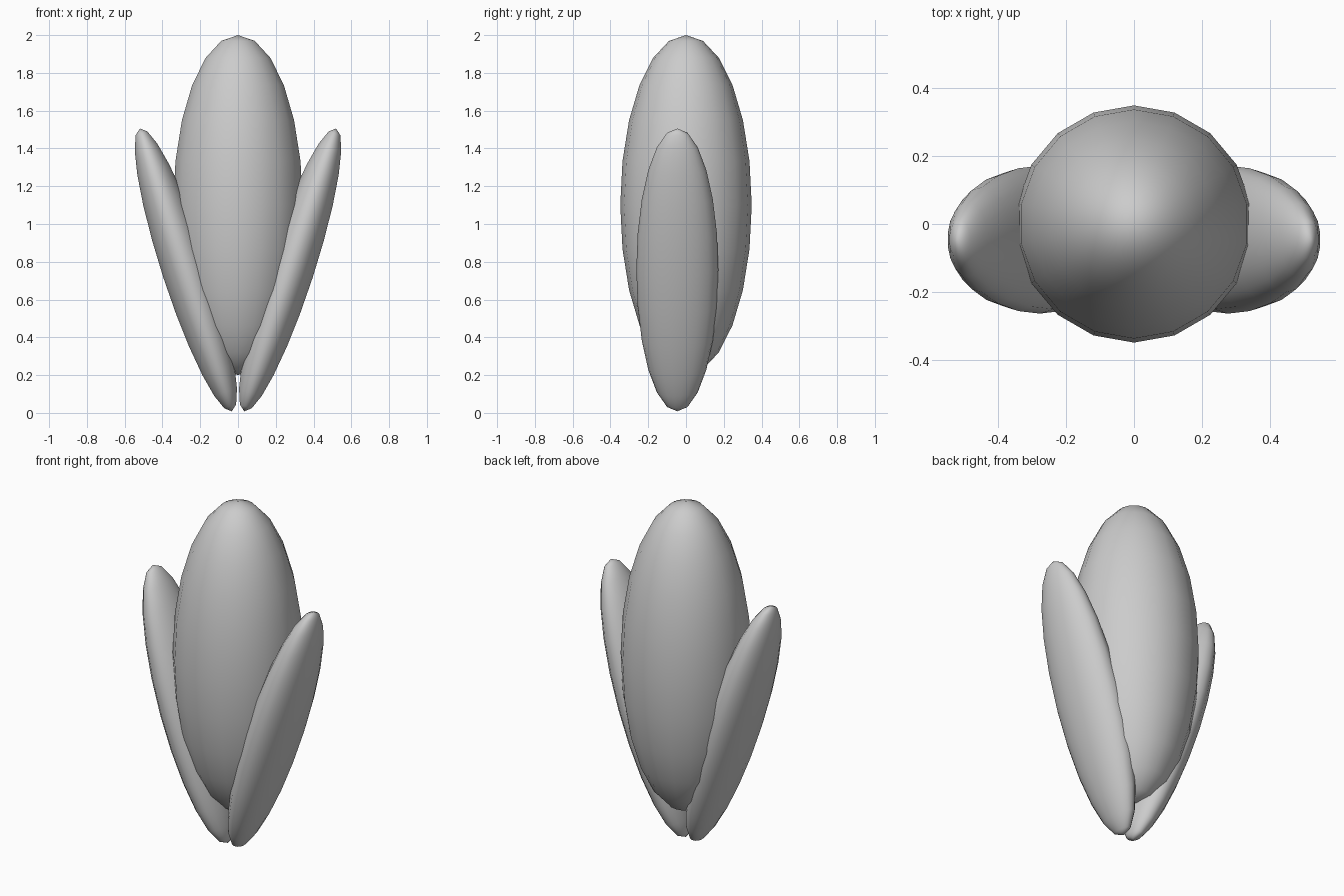
import bpy
import math

if "Cube" in bpy.data.objects:
    bpy.data.objects.remove(bpy.data.objects["Cube"])

grey = bpy.data.materials.new("plain grey")
grey.diffuse_color = (0.6, 0.6, 0.6, 1)
grey.use_nodes = True
grey.node_tree.nodes["Principled BSDF"].inputs["Base Color"].default_value = grey.diffuse_color


def ellipsoid(name, centre, radii, tilt=0.0):
    """Smooth stretched sphere, leaning sideways by tilt degrees."""
    bpy.ops.mesh.primitive_uv_sphere_add(
        segments=18, ring_count=12, radius=1, location=centre,
        rotation=(0, math.radians(tilt), 0))
    ob = bpy.context.object
    ob.name = name
    ob.scale = radii
    bpy.ops.object.shade_smooth()
    ob.data.materials.append(grey)
    return ob


# Central bud
ellipsoid("bud", (0, 0, 1.1), (0.348, 0.348, 0.9))

# Flattened side petals leaning outwards
for side, label in ((-1, "left"), (1, "right")):
    ellipsoid(label + "_petal", (side * 0.276, -0.046, 0.757),
              (0.128, 0.217, 0.787), side * 18)
